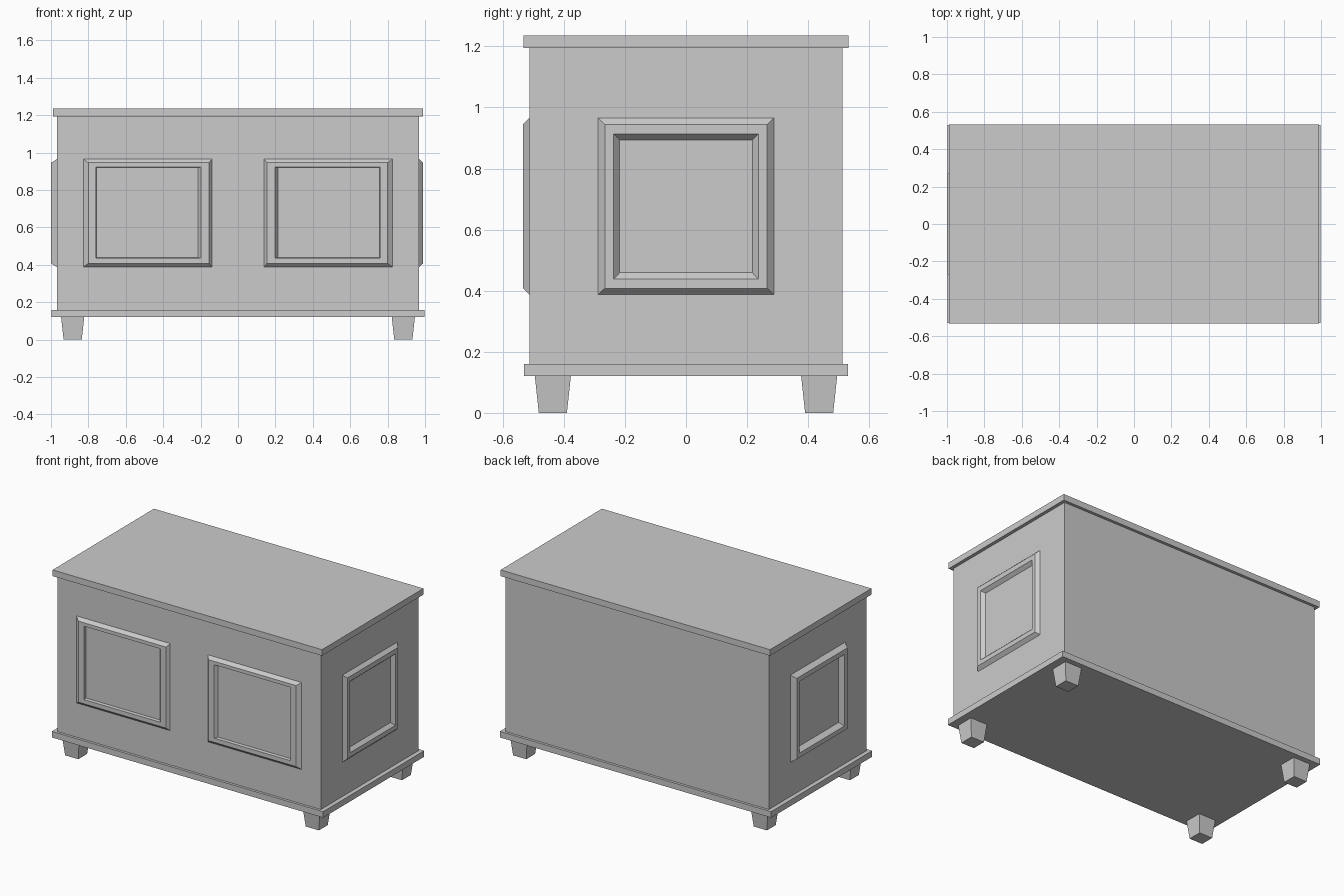
import bpy
import bmesh

if "Cube" in bpy.data.objects:
    bpy.data.objects.remove(bpy.data.objects["Cube"], do_unlink=True)

GREY = (0.6, 0.6, 0.6, 1)
grey = bpy.data.materials.new("plain_grey")
grey.use_nodes = True
grey.diffuse_color = GREY
grey.node_tree.nodes["Principled BSDF"].inputs["Base Color"].default_value = GREY


def finish(name, bm):
    bmesh.ops.recalc_face_normals(bm, faces=bm.faces)
    mesh = bpy.data.meshes.new(name)
    bm.to_mesh(mesh)
    bm.free()
    mesh.materials.append(grey)
    obj = bpy.data.objects.new(name, mesh)
    bpy.context.collection.objects.link(obj)
    return obj


def block(name, half_x, half_y, z0, z1, centre=(0, 0), taper=1):
    """Box between two heights, its lower end scaled by taper."""
    bm = bmesh.new()
    bmesh.ops.create_cube(bm, size=2)
    for v in bm.verts:
        s = taper if v.co.z < 0 else 1
        v.co = (centre[0] + v.co.x * half_x * s,
                centre[1] + v.co.y * half_y * s,
                z0 if v.co.z < 0 else z1)
    return finish(name, bm)


def moulding(name, loops, place):
    """Rectangular frame from nested loops (u0, u1, v0, v1, height)."""
    bm = bmesh.new()
    rings = [[bm.verts.new(place(u, v, h))
              for u, v in ((u0, v0), (u1, v0), (u1, v1), (u0, v1))]
             for u0, u1, v0, v1, h in loops]
    for a, b in zip(rings, rings[1:] + rings[:1]):
        for i in range(4):
            j = (i + 1) % 4
            bm.faces.new((a[i], a[j], b[j], b[i]))
    return finish(name, bm)


# Chest body, lid and base board
BODY_X, BODY_Y = 0.968, 0.513
block("body", BODY_X, BODY_Y, 0.15, 1.2)
block("lid", 0.99, 0.532, 1.194, 1.235)
block("base_board", 0.997, 0.53, 0.12, 0.16)

# Tapered feet
for side, sx in (("right", -1), ("left", 1)):
    for end, sy in (("front", -1), ("back", 1)):
        block(f"{end}_{side}_foot", 0.062, 0.059, 0, 0.121,
              (sx * 0.884, sy * 0.436), 0.78)

# Mirrored pair of front panel frames
H = 0.02
front = [(0.139, 0.827, 0.388, 0.966, 0),
         (0.155, 0.8, 0.408, 0.946, H),
         (0.198, 0.759, 0.436, 0.923, H),
         (0.213, 0.757, 0.439, 0.92, 0)]
for side, s in (("right", -1), ("left", 1)):
    moulding(f"front_{side}_frame", front,
             lambda u, v, h: (s * u, -BODY_Y - h, v))

# Panel frames on both ends
for side, s, h in (("right", -1, 0.032), ("left", 1, 0.022)):
    end = [(-0.288, 0.288, 0.388, 0.966, 0),
           (-0.266, 0.266, 0.408, 0.945, h),
           (-0.237, 0.237, 0.438, 0.913, h),
           (-0.217, 0.217, 0.459, 0.894, 0)]
    moulding(f"{side}_end_frame", end,
             lambda u, v, d: (s * (BODY_X + d), u, v))
